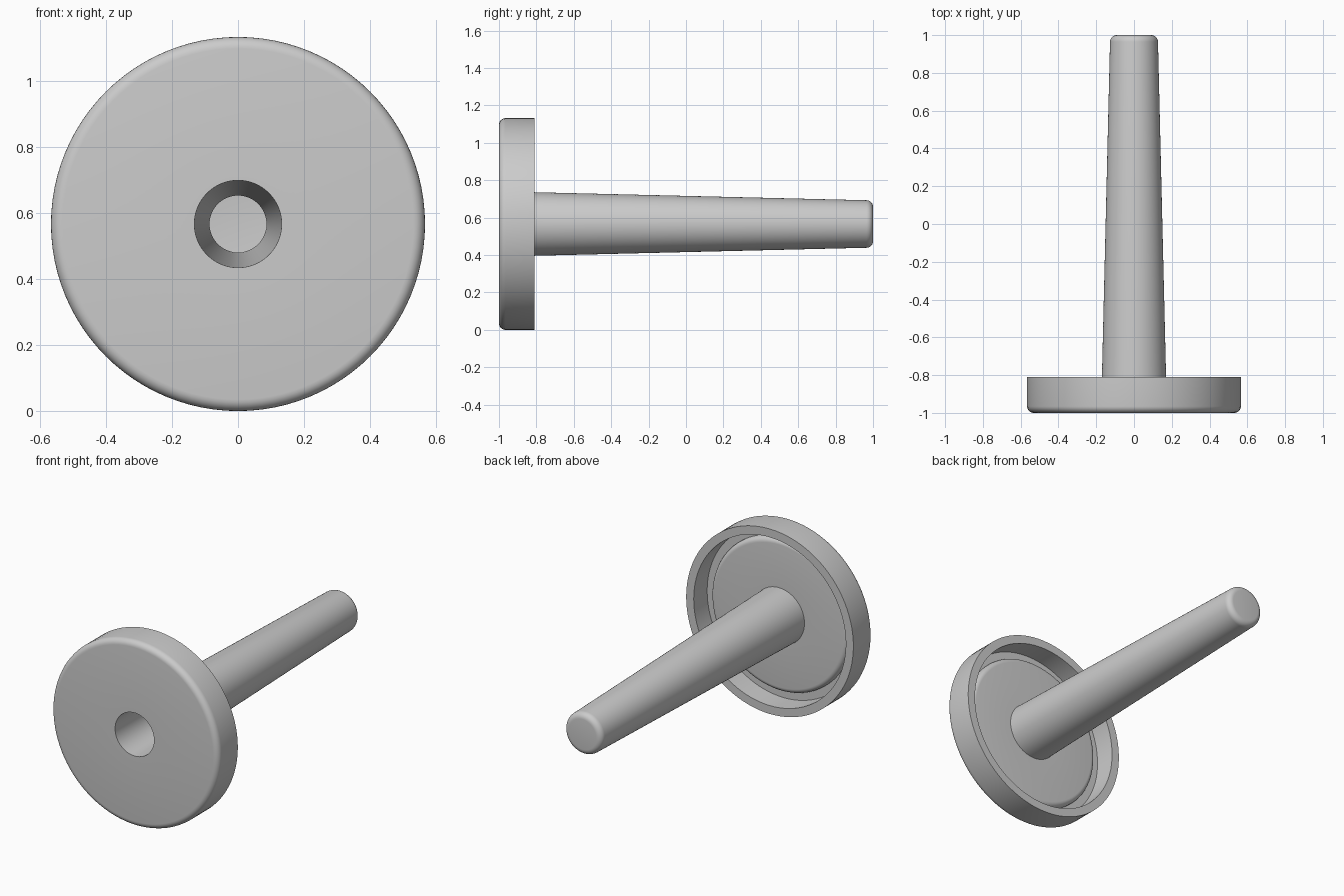
import bpy
import bmesh
import math

if "Cube" in bpy.data.objects:
    bpy.data.objects.remove(bpy.data.objects["Cube"])

RADIUS = 0.566
SEGMENTS = 96

grey = bpy.data.materials.new("plain_grey")
grey.use_nodes = True
colour = (0.6, 0.6, 0.6, 1)
grey.diffuse_color = colour
grey.node_tree.nodes["Principled BSDF"].inputs["Base Color"].default_value = colour


def fillet(r, y, size, start, end, steps=6):
    """Quarter-round points about a centre, angles in degrees."""
    angles = [math.radians(start + (end - start) * i / steps) for i in range(steps + 1)]
    return [(r + size * math.cos(a), y + size * math.sin(a)) for a in angles]


def revolve(name, profile):
    """Turn (radius, y) points around the long axis; the path runs front to back outside."""
    bm = bmesh.new()
    rings = []
    for i in range(SEGMENTS):
        a = math.tau * i / SEGMENTS
        rings.append([bm.verts.new((r * math.cos(a), y, RADIUS + r * math.sin(a)))
                      for r, y in profile])
    for i, ring in enumerate(rings):
        nxt = rings[(i + 1) % SEGMENTS]
        for k in range(len(profile) - 1):
            bm.faces.new((ring[k], ring[k + 1], nxt[k + 1], nxt[k]))
    bmesh.ops.remove_doubles(bm, verts=bm.verts[:], dist=1e-5)
    mesh = bpy.data.meshes.new(name)
    bm.to_mesh(mesh)
    bm.free()
    mesh.materials.append(grey)
    obj = bpy.data.objects.new(name, mesh)
    bpy.context.collection.objects.link(obj)
    bpy.ops.object.select_all(action="DESELECT")
    obj.select_set(True)
    bpy.context.view_layer.objects.active = obj
    bpy.ops.object.shade_smooth_by_angle(angle=math.radians(30))
    return obj


# Tapered bore running up the inside of the shaft
revolve("bore", [(0.086, 0.96), (0.132, -1)])

# Round head: rounded front edge, hollow back with a raised boss
head = [(0.132, -1)]
head += fillet(RADIUS - 0.035, -0.965, 0.035, -90, 0)
head += [(RADIUS, -0.81), (0.515, -0.81), (0.515, -0.94), (0.465, -0.94)]
head += fillet(0.435, -0.93, 0.03, 0, 90)
head += [(0.172, -0.90)]
revolve("head", head)

# Tapered shaft with a rounded, closed tip
shaft = [(0.172, -0.90)]
shaft += fillet(0.092, 0.965, 0.035, 0, 90)
shaft += [(0, 1)]
revolve("shaft", shaft)
